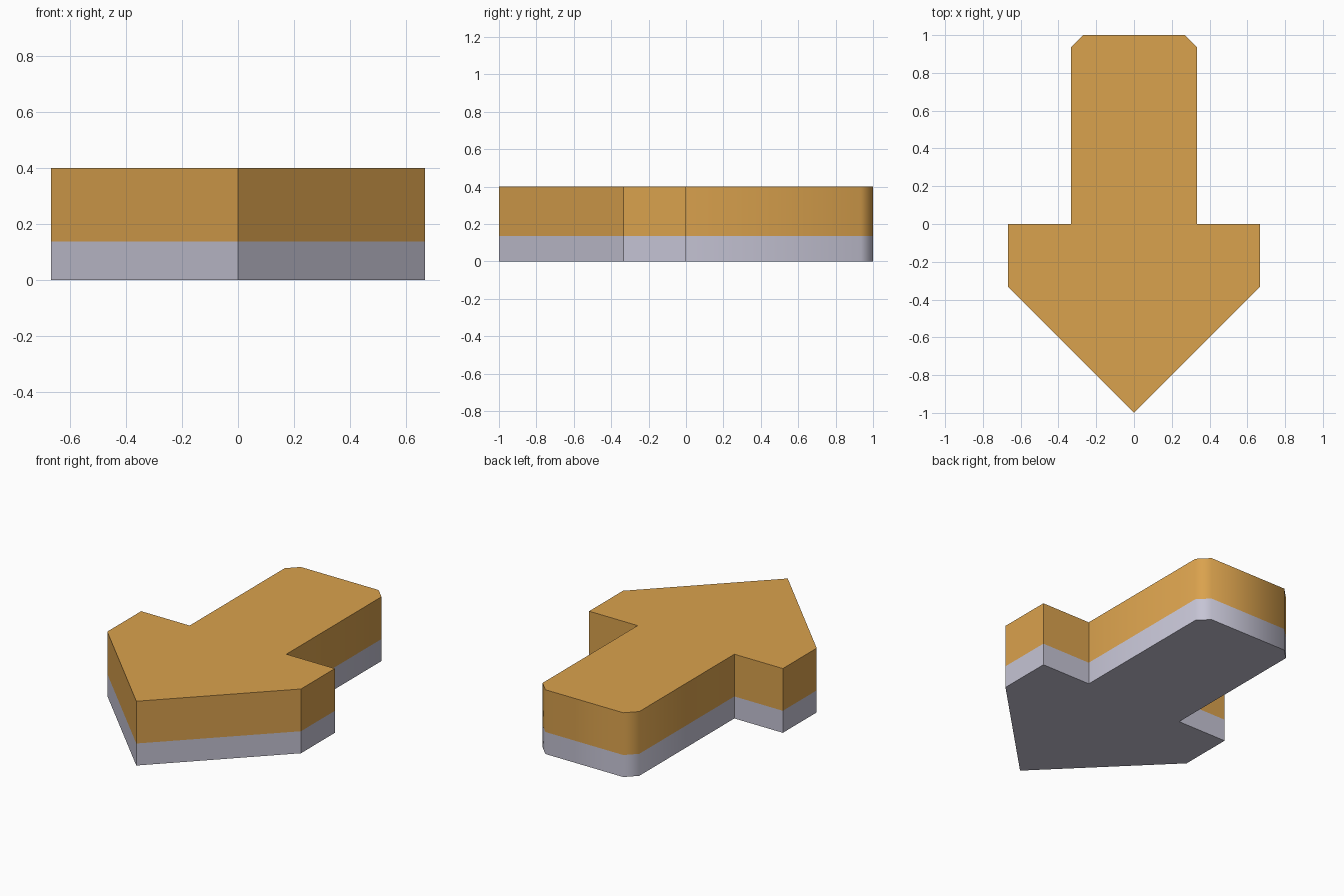
import bpy
import bmesh

if "Cube" in bpy.data.objects:
    bpy.data.objects.remove(bpy.data.objects["Cube"])

BASE_TOP, TOP = 0.137, 0.40


def material(name, color):
    m = bpy.data.materials.new(name)
    m.diffuse_color = (*color, 1.0)
    m.use_nodes = True
    m.node_tree.nodes["Principled BSDF"].inputs["Base Color"].default_value = m.diffuse_color
    return m


# Right half of the arrow outline, from tip to tail, then mirrored
half = [(0.667, -0.333), (0.667, 0.0), (0.333, 0.0), (0.333, 0.935), (0.268, 1.0)]
outline = [(0.0, -1.0)] + half + [(-x, y) for x, y in reversed(half)]

# Solid arrow, extruded in two layers
bm = bmesh.new()
bottom = bm.faces.new([bm.verts.new((x, y, 0.0)) for x, y in outline])
cap = bottom
for height in (BASE_TOP, TOP - BASE_TOP):
    # keep the underside on the first extrusion, move the cap on the second
    source = cap
    result = bmesh.ops.extrude_face_region(bm, geom=[source], use_keep_orig=(source is bottom))
    moved = [g for g in result["geom"] if isinstance(g, bmesh.types.BMVert)]
    cap = next(g for g in result["geom"] if isinstance(g, bmesh.types.BMFace))
    bmesh.ops.translate(bm, verts=moved, vec=(0.0, 0.0, height))
    if source is not bottom and source.is_valid:
        bmesh.ops.delete(bm, geom=[source], context='FACES_ONLY')
bmesh.ops.recalc_face_normals(bm, faces=bm.faces[:])

# Grey base layer, golden upper layer
for f in bm.faces:
    f.material_index = 0 if f.calc_center_median().z < BASE_TOP else 1
    f.smooth = True

# Only the tail corners are softly shaded; every other corner is sharp
for e in bm.edges:
    a, b = (v.co for v in e.verts)
    upright = abs(a.z - b.z) > 0.01
    seam = abs(a.z - BASE_TOP) < 1e-4 and abs(b.z - BASE_TOP) < 1e-4
    e.smooth = seam or (upright and a.y > 0.9)

mesh = bpy.data.meshes.new("arrow_block")
bm.to_mesh(mesh)
bm.free()
mesh.materials.append(material("pale grey", (0.56, 0.55, 0.66)))
mesh.materials.append(material("golden orange", (0.70, 0.36, 0.075)))
bpy.context.collection.objects.link(bpy.data.objects.new("arrow_block", mesh))
